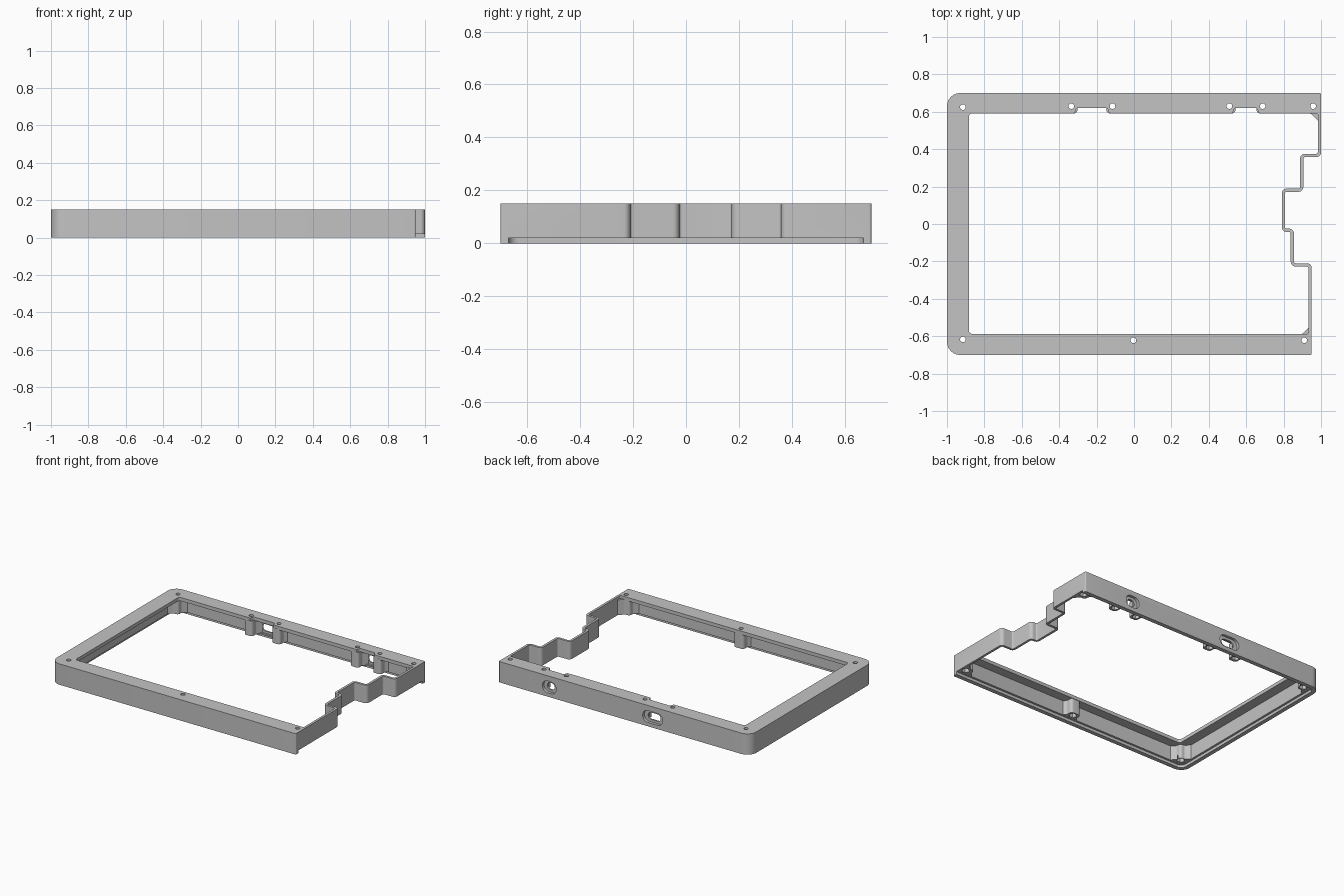
import bpy, bmesh, math
from mathutils import Vector

cube = bpy.data.objects.get("Cube")
if cube:
    bpy.data.objects.remove(cube, do_unlink=True)

grey = bpy.data.materials.new("plain grey")
grey.use_nodes = True
grey.diffuse_color = (0.55, 0.55, 0.55, 1)
grey.node_tree.nodes["Principled BSDF"].inputs["Base Color"].default_value = (0.55, 0.55, 0.55, 1)

HEIGHT, PLATE_BOTTOM, LEDGE = 0.15, 0.125, 0.02


def rounded(points, radii, steps=6):
    """Replace each corner of a closed polygon by a tangent arc."""
    pts = [Vector(p) for p in points]
    if not isinstance(radii, list):
        radii = [radii] * len(pts)
    out = []
    for i, p in enumerate(pts):
        r = radii[i]
        if r == 0:
            out.append(p)
            continue
        a = (pts[i - 1] - p).normalized()
        b = (pts[(i + 1) % len(pts)] - p).normalized()
        half = a.angle(b) / 2
        centre = p + (a + b).normalized() * (r / math.sin(half))
        start = p + a * (r / math.tan(half)) - centre
        end = p + b * (r / math.tan(half)) - centre
        sweep = start.angle_signed(end)
        for k in range(steps + 1):
            t = -sweep * k / steps
            c, s = math.cos(t), math.sin(t)
            out.append(centre + Vector((start.x * c - start.y * s, start.x * s + start.y * c)))
    return out


def circle(x, y, r, n):
    return [(x + r * math.cos(math.tau * k / n), y + r * math.sin(math.tau * k / n)) for k in range(n)]


def box(x0, x1, y0, y1):
    return [(x0, y0), (x1, y0), (x1, y1), (x0, y1)]


def stadium(x, z, w, h):
    return rounded(box(x - w / 2, x + w / 2, z - h / 2, z + h / 2), h * 0.49)


def prism(name, points, lo, hi, along_y=False):
    """Extrude a flat polygon along z, or along y when its points are (x, z)."""
    bm = bmesh.new()
    place = (lambda p, h: (p[0], h, p[1])) if along_y else (lambda p, h: (p[0], p[1], h))
    rings = [[bm.verts.new(place(p, h)) for p in points] for h in (lo, hi)]
    bm.faces.new(rings[0])
    bm.faces.new(rings[1])
    n = len(points)
    for i in range(n):
        j = (i + 1) % n
        bm.faces.new((rings[0][i], rings[0][j], rings[1][j], rings[1][i]))
    bmesh.ops.recalc_face_normals(bm, faces=bm.faces)
    mesh = bpy.data.meshes.new(name)
    bm.to_mesh(mesh)
    bm.free()
    mesh.materials.append(grey)
    obj = bpy.data.objects.new(name, mesh)
    bpy.context.collection.objects.link(obj)
    return obj


def activate(obj):
    bpy.ops.object.select_all(action="DESELECT")
    obj.select_set(True)
    bpy.context.view_layer.objects.active = obj


def cut(obj, points, lo, hi, along_y=False):
    cutter = prism("cutter", points, lo, hi, along_y)
    cutter.hide_render = True
    mod = obj.modifiers.new("cut", "BOOLEAN")
    mod.operation, mod.solver, mod.object = "DIFFERENCE", "EXACT", cutter
    activate(obj)
    bpy.ops.object.modifier_apply(modifier=mod.name)
    bpy.data.objects.remove(cutter, do_unlink=True)


def finish(obj):
    activate(obj)
    bpy.ops.object.shade_smooth_by_angle(angle=math.radians(30))


# Outline with the stepped right side, counter-clockwise from the front corner
outline = [(-1, -0.7), (0.95, -0.7), (0.95, -0.21), (0.855, -0.21), (0.855, -0.025),
           (0.807, -0.025), (0.807, 0.172), (0.905, 0.172), (0.905, 0.358),
           (1, 0.358), (1, 0.7), (-1, 0.7)]
COUNT = len(outline)


def edge_normal(i):
    d = Vector(outline[(i + 1) % COUNT]) - Vector(outline[i % COUNT])
    return Vector((-d.y, d.x)).normalized()


def inset(front, right, back, left):
    dist = [front] + [right] * (COUNT - 3) + [back, left]
    return [Vector(p) + edge_normal(i - 1) * dist[i - 1] + edge_normal(i) * dist[i]
            for i, p in enumerate(outline)]


def corner_radii(left, ends, convex, reflex):
    radii = []
    for i in range(COUNT):
        a, b = edge_normal(i - 1), edge_normal(i)
        radii.append(convex if a.x * b.y - a.y * b.x > 0 else reflex)
    radii[0] = radii[-1] = left
    radii[1] = radii[-2] = ends
    return radii


# Frame: outer shell, hollow underside, window and bottom cover recess
frame = prism("frame", rounded(outline, corner_radii(0.07, 0.008, 0.025, 0.01)), 0, HEIGHT)
inner = corner_radii(0.02, 0.01, 0.01, 0.025)
cut(frame, rounded(inset(0.045, 0.017, 0.045, 0.045), inner), -0.1, PLATE_BOTTOM)
cut(frame, rounded(inset(0.112, 0.017, 0.108, 0.117), inner), -0.2, 0.3)
cut(frame, rounded(box(-0.97, 1.2, -0.67, 0.67), 0.04), -0.1, LEDGE)

# Ports in the back wall, each with a notch in the top plate
for x, notch, outer_w, hole_w, pocket_w in ((-0.225, 0.165, 0.16, 0.1, 0.13),
                                            (0.598, 0.12, 0.11, 0.06, 0.085)):
    w = notch / 2
    flare = [(x - w - 0.015, 0.58), (x + w + 0.015, 0.58), (x + w, 0.62), (x - w, 0.62)]
    cut(frame, rounded(flare, [0, 0, 0.012, 0.012]), 0.1, 0.2)
    z = 0.07
    cut(frame, stadium(x, z, outer_w, 0.085), 0.68, 0.75, True)
    cut(frame, box(x - pocket_w / 2, x + pocket_w / 2, z - 0.04, z + 0.04), 0.6, 0.668, True)
    cut(frame, stadium(x, z, hole_w, 0.05), 0.6, 0.75, True)


# Screw posts: profile, then a through hole and a nut pocket
def post(name, points, radii, x, y):
    obj = prism(name, rounded(points, radii), LEDGE + 0.001, PLATE_BOTTOM + 0.005)
    hole = circle(x, y, 0.015, 20)
    cut(obj, hole, -0.1, 0.3)
    cut(obj, circle(x, y, 0.026, 6), -0.1, 0.05)
    cut(frame, hole, 0.1, 0.3)
    finish(obj)


def corner_post(name, ox, sx, sy, hx, hy):
    u = 0.08
    local = [(0, 0), (u + 0.045, 0), (u, 0.045), (u, u), (0.045, u), (0, u + 0.045)]
    post(name, [(ox + sx * a, sy * (0.67 - b)) for a, b in local],
         [0, 0, 0.02, 0.02, 0.02, 0], hx, hy)


def wall_post(name, x, sy, half, hy):
    base = half + 0.03
    local = [(-base, 0), (base, 0), (half, 0.035), (half, 0.079), (-half, 0.079), (-half, 0.035)]
    post(name, [(x + a, sy * (0.67 - b)) for a, b in local],
         [0, 0, 0.015, 0.02, 0.02, 0.015], x, hy)


corner_post("front_right_post", -0.97, 1, -1, -0.915, -0.617)
corner_post("back_right_post", -0.97, 1, 1, -0.915, 0.625)
corner_post("front_left_post", 0.942, -1, -1, 0.91, -0.622)
corner_post("back_left_post", 0.992, -1, 1, 0.958, 0.63)
wall_post("front_middle_post", -0.003, -1, 0.04, -0.622)
for i, x in enumerate((-0.335, -0.115, 0.51, 0.688)):
    wall_post("port_post_%d" % (i + 1), x, 1, 0.033, 0.63)

finish(frame)
